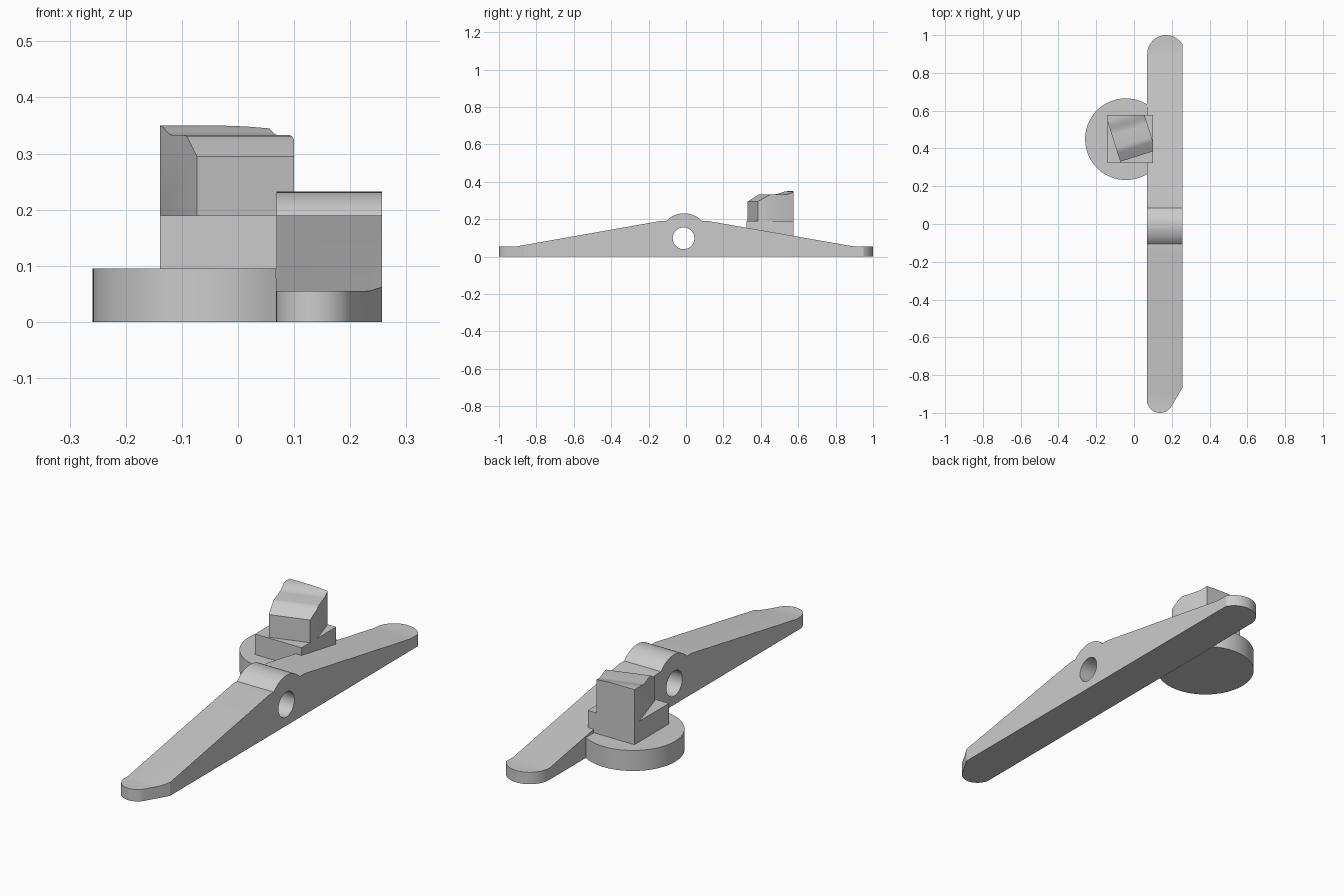
import bpy, bmesh
from math import sin, cos, pi, radians
from mathutils import Matrix, Vector

if "Cube" in bpy.data.objects:
    bpy.data.objects.remove(bpy.data.objects["Cube"])


def prism(name, pts, height, matrix=Matrix()):
    """Extrude a 2D outline along local z, then place it."""
    bm = bmesh.new()
    face = bm.faces.new([bm.verts.new((a, b, 0)) for a, b in pts])
    res = bmesh.ops.extrude_face_region(bm, geom=[face])
    new = [g for g in res["geom"] if isinstance(g, bmesh.types.BMVert)]
    bmesh.ops.translate(bm, verts=new, vec=(0, 0, height))
    bm.transform(matrix)
    bmesh.ops.recalc_face_normals(bm, faces=bm.faces)
    mesh = bpy.data.meshes.new(name)
    bm.to_mesh(mesh)
    bm.free()
    ob = bpy.data.objects.new(name, mesh)
    bpy.context.collection.objects.link(ob)
    return ob


def arc(cx, cy, r, a0, a1, n):
    angles = [radians(a0 + (a1 - a0) * i / n) for i in range(n + 1)]
    return [(cx + r * cos(a), cy + r * sin(a)) for a in angles]


def rect(x0, y0, x1, y1):
    return [(x0, y0), (x1, y0), (x1, y1), (x0, y1)]


def boolean(ob, cutter, operation):
    bpy.context.view_layer.objects.active = ob
    mod = ob.modifiers.new("cut", 'BOOLEAN')
    mod.operation, mod.object, mod.solver = operation, cutter, 'EXACT'
    bpy.ops.object.modifier_apply(modifier=mod.name)
    bpy.data.objects.remove(cutter)


def frame(x_axis, y_axis, z_axis, origin):
    m = Matrix((x_axis, y_axis, z_axis)).transposed().to_4x4()
    m.translation = origin
    return m


X0, X1 = 0.068, 0.257          # arm sides
HUB_Y, HUB_Z = -0.01, 0.104    # pivot centre

# Lever arm: side profile (y, z) extruded across x
side = frame((0, 1, 0), (0, 0, 1), (1, 0, 0), (X0 - 0.05, 0, 0))
profile = [(-1.05, 0), (1.05, 0), (1.05, 0.055), (0.895, 0.055), (0.12, 0.19)]
profile += arc(HUB_Y, HUB_Z, 0.128, 42.2, 137.8, 20)
profile += [(-0.14, 0.19), (-0.905, 0.055), (-1.05, 0.055)]
arm = prism("lever_arm", profile, 0.3, side)

# Plan outline: rounded tips, one with a slanted corner
plan = arc(0.138, -0.93, 0.07, -180, -30, 24) + [(X1, -0.865)]
plan += arc(0.17, 0.9, 0.1, 29.5, 180, 24)
plan = [(max(x, X0) if y < 0 else min(max(x, X0), X1), y) for x, y in plan]
outline = prism("outline", plan, 0.5, Matrix.Translation((0, 0, -0.0)))
for v in outline.data.vertices:
    v.co.z = -0.1 if v.co.z < 0.1 else 0.5
boolean(arm, outline, 'INTERSECT')

# Pivot hole
hole = prism("hole", arc(-0.013, 0.098, 0.058, 0, 352.5, 47), 0.5,
             frame((0, 1, 0), (0, 0, 1), (1, 0, 0), (0, 0, 0)))
boolean(arm, hole, 'DIFFERENCE')

# Round foot, ending flush against the arm
foot = prism("round_foot", arc(-0.043, 0.449, 0.216, 59.1, 300.9, 64), 0.095)

# Square pedestal
square = rect(-0.139, 0.323, 0.1, 0.576)
pedestal = prism("pedestal", square, 0.095, Matrix.Translation((0, 0, 0.095)))

# Turned key block: wavy-topped profile trimmed to the pedestal's square
a = radians(17.5)
u, v = Vector((cos(a), sin(a), 0)), Vector((-sin(a), cos(a), 0))
top = [(0, 0.295), (0.05, 0.325), (0.062, 0.331), (0.075, 0.333), (0.146, 0.333)]
for i in range(1, 9):
    t = i / 8
    top.append((0.146 + 0.079 * t, 0.333 + 0.017 * (1 - cos(pi * t)) / 2))
wave = [(0.35, 0.1), (0, 0.1)] + top + [(0.35, 0.35)]
key = prism("key_block", wave, 0.197, frame(v, (0, 0, 1), u, (-0.073, 0.33, 0)))
trim = prism("trim", square, 0.4, Matrix.Translation((0, 0, 0.19)))
boolean(key, trim, 'INTERSECT')

# Smooth the curved walls, keep edges crisp
for ob in (arm, foot, pedestal, key):
    bpy.ops.object.select_all(action='DESELECT')
    ob.select_set(True)
    bpy.context.view_layer.objects.active = ob
    bpy.ops.object.shade_smooth_by_angle(angle=radians(20))
